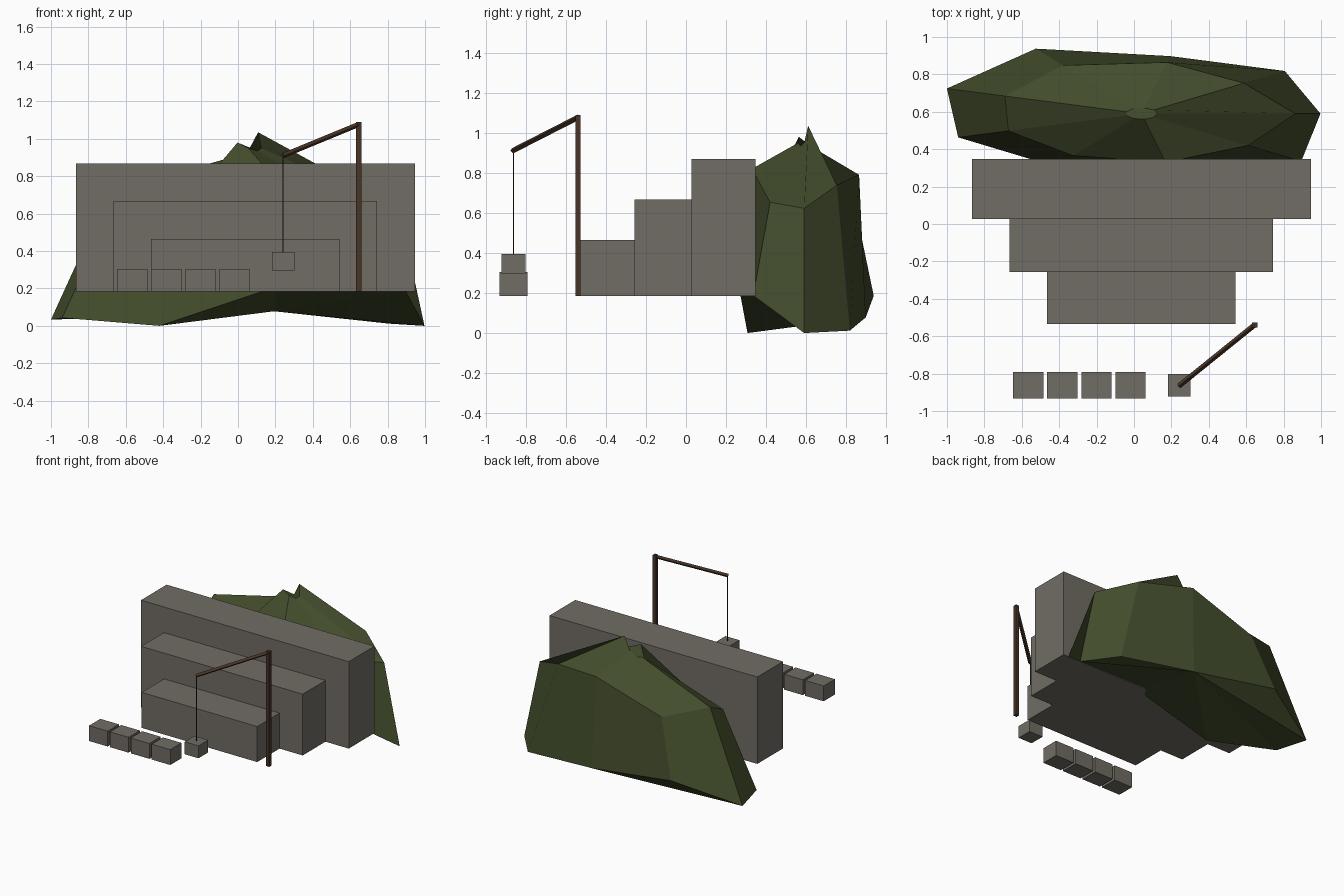
import bpy, bmesh, math
from mathutils import Vector

if "Cube" in bpy.data.objects:
    bpy.data.objects.remove(bpy.data.objects["Cube"])


def material(name, rgb):
    m = bpy.data.materials.new(name)
    m.diffuse_color = (*rgb, 1)
    m.use_nodes = True
    m.node_tree.nodes["Principled BSDF"].inputs["Base Color"].default_value = m.diffuse_color
    return m


STONE = material("grey stone", (0.165, 0.152, 0.128))
GRASS = material("moss green", (0.056, 0.074, 0.025))
WOOD = material("dark wood", (0.064, 0.034, 0.020))
ROPE = material("dark rope", (0.045, 0.030, 0.020))


def finish(name, bm, mat):
    bmesh.ops.recalc_face_normals(bm, faces=bm.faces[:])
    me = bpy.data.meshes.new(name)
    bm.to_mesh(me)
    bm.free()
    me.materials.append(mat)
    ob = bpy.data.objects.new(name, me)
    bpy.context.collection.objects.link(ob)
    return ob


def box(name, x, y, z, mat):
    bm = bmesh.new()
    bmesh.ops.create_cube(bm, size=1)
    for v in bm.verts:
        v.co = [(a + b) / 2 + c * (b - a) for c, (a, b) in zip(v.co, (x, y, z))]
    return finish(name, bm, mat)


def rod(name, a, b, r, sides, mat):
    a, b = Vector(a), Vector(b)
    bm = bmesh.new()
    bmesh.ops.create_cone(bm, cap_ends=True, segments=sides, radius1=r, radius2=r, depth=(b - a).length)
    rot = (b - a).to_track_quat('Z', 'Y')
    for v in bm.verts:
        v.co = rot @ v.co + (a + b) / 2
    return finish(name, bm, mat)


# stepped quarry terraces
G = 0.184
box("lower_terrace", (-0.465, 0.542), (-0.535, -0.257), (G, 0.464), STONE)
box("middle_terrace", (-0.665, 0.744), (-0.257, 0.027), (G, 0.667), STONE)
box("upper_terrace", (-0.865, 0.947), (0.027, 0.347), (G, 0.869), STONE)

# row of cut blocks
for i in range(4):
    x = -0.565 + 0.182 * i
    box(f"cut_block_{i + 1}", (x - 0.081, x + 0.081), (-0.932, -0.792), (G, 0.305), STONE)

# crane with hanging block
box("crane_post", (0.632, 0.659), (-0.553, -0.526), (G, 1.09), WOOD)
rod("crane_arm", (0.648, -0.537, 1.078), (0.24, -0.866, 0.91), 0.014, 4, WOOD)
rod("crane_rope", (0.241, -0.862, 0.39), (0.241, -0.862, 0.912), 0.003, 6, ROPE)
box("hanging_block", (0.181, 0.301), (-0.922, -0.802), (0.297, 0.395), STONE)

# low-poly hill: three nine-sided rings of (radius, height), squashed in y
RINGS = [
    [(0.957, 0.0), (1.0, 0.012), (0.88, 0.078), (1.13, 0.186), (1.107, 0.033),
     (1.043, 0.043), (0.92, 0.0), (0.92, 0.207), (1.115, 0.188)],
    [(0.822, 0.623), (0.715, 0.738), (0.785, 0.79), (0.84, 0.615), (0.777, 0.712),
     (0.757, 0.622), (0.73, 0.60), (0.745, 0.82), (0.745, 0.653)],
    [(0.085, 0.95), (0.088, 1.035), (0.085, 0.935), (0.085, 0.90), (0.085, 0.90),
     (0.085, 0.892), (0.085, 0.98), (0.085, 0.95), (0.085, 0.935)],
]
bm = bmesh.new()
rings = []
for ring in RINGS:
    rings.append([bm.verts.new((0.04 + r * math.cos(math.tau * i / 9),
                                0.59 + 0.355 * r * math.sin(math.tau * i / 9), z))
                  for i, (r, z) in enumerate(ring)])
for low, up in zip(rings, rings[1:]):
    for i in range(9):
        j = (i + 1) % 9
        bm.faces.new((low[i], low[j], up[j], up[i]))
base = rings[0][2:] + rings[0][:2]
for a, b in zip(base[1:], base[2:]):
    bm.faces.new((base[0], b, a))
bm.faces.new(rings[2])
finish("hill", bm, GRASS)
